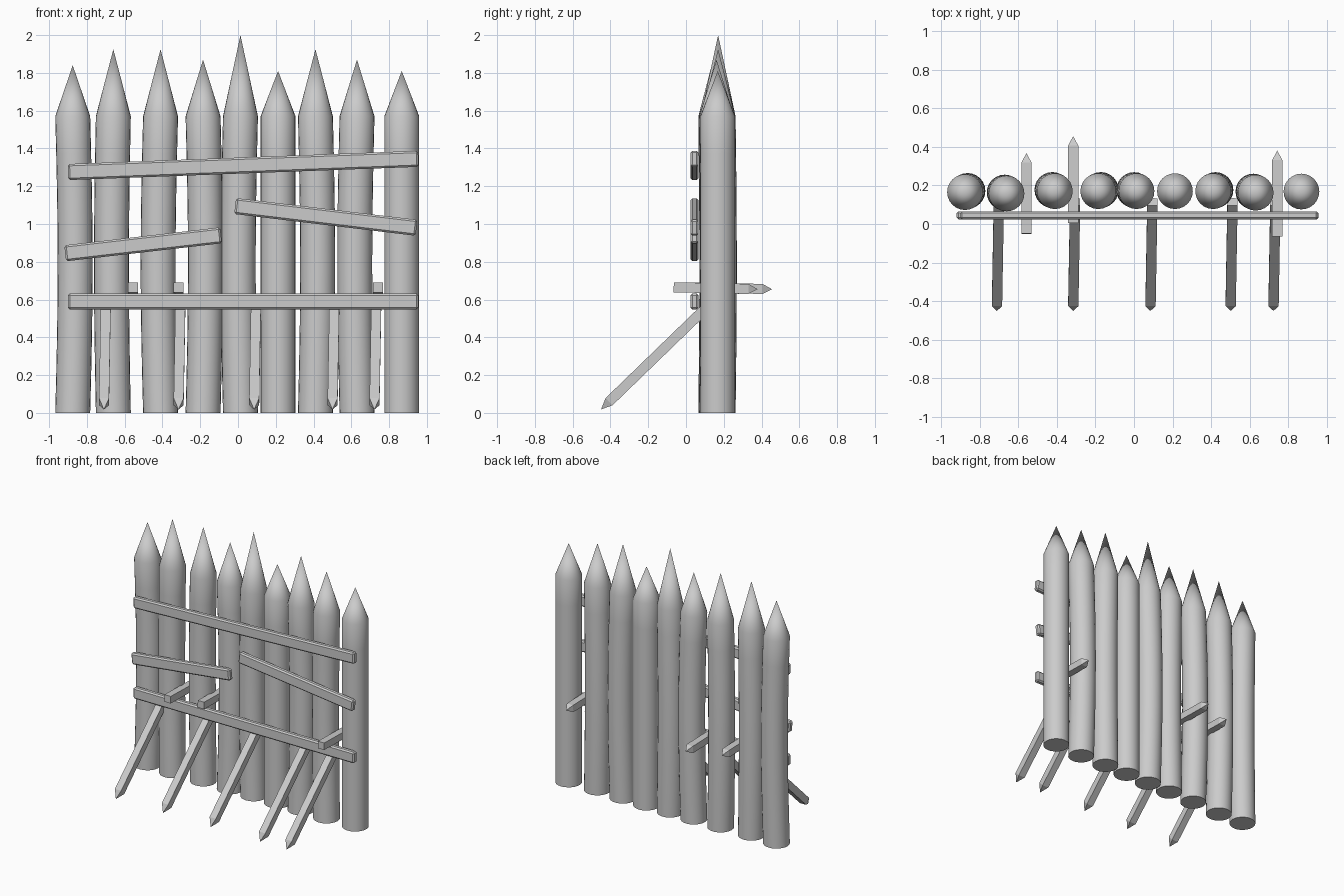
import bpy, bmesh, math
from mathutils import Vector, Matrix

if "Cube" in bpy.data.objects:
    bpy.data.objects.remove(bpy.data.objects["Cube"])


def make(name, bm):
    bmesh.ops.recalc_face_normals(bm, faces=bm.faces)
    me = bpy.data.meshes.new(name)
    bm.to_mesh(me)
    bm.free()
    ob = bpy.data.objects.new(name, me)
    bpy.context.collection.objects.link(ob)
    return ob


def loft(bm, rings, apex=None):
    loops = [[bm.verts.new(p) for p in r] for r in rings]
    n = len(loops[0])
    for a, b in zip(loops, loops[1:]):
        for i in range(n):
            bm.faces.new((a[i], a[(i + 1) % n], b[(i + 1) % n], b[i]))
    bm.faces.new(loops[0][::-1])
    if apex is not None:
        tip = bm.verts.new(apex)
        for i in range(n):
            bm.faces.new((loops[-1][i], loops[-1][(i + 1) % n], tip))


def smooth(ob):
    bpy.ops.object.select_all(action='DESELECT')
    ob.select_set(True)
    bpy.context.view_layer.objects.active = ob
    bpy.ops.object.shade_smooth_by_angle(angle=math.radians(30))


def post(i, x, y, tip_z, bow):
    # round log, slightly bowed, with a sharpened tip
    r, top, n = 0.0925, 1.57, 24
    rings = []
    for k in range(9):
        z = top * k / 8
        dx = bow * math.sin(math.pi * k / 8)
        rings.append([(x + dx + r * math.cos(2 * math.pi * j / n),
                       y + abs(dx) * 0.5 + r * math.sin(2 * math.pi * j / n), z)
                      for j in range(n)])
    bm = bmesh.new()
    loft(bm, rings, (x, y, tip_z))
    smooth(make(f"post_{i}", bm))


def plank(name, x0, z0, x1, z1):
    # bevelled board nailed across the front
    a, b = Vector((x0, 0.045, z0)), Vector((x1, 0.045, z1))
    d = b - a
    bm = bmesh.new()
    bmesh.ops.create_cube(bm, size=1)
    bmesh.ops.scale(bm, vec=(d.length, 0.042, 0.085), verts=bm.verts)
    bmesh.ops.bevel(bm, geom=bm.edges[:], offset=0.01, segments=1, affect='EDGES')
    rot = Matrix.Rotation(-math.atan2(d.z, d.x), 4, 'Y')
    bmesh.ops.transform(bm, matrix=Matrix.Translation((a + b) / 2) @ rot, verts=bm.verts)
    make(name, bm)


def stake(name, start, tip, point=0.05, w=0.053):
    # square bar ending in a pyramid point
    start, tip = Vector(start), Vector(tip)
    d = (tip - start).normalized()
    up = Vector((1, 0, 0)).cross(d).normalized()
    side = d.cross(up)
    h = w / 2
    square = [side * sx * h + up * su * h for sx, su in ((-1, -1), (1, -1), (1, 1), (-1, 1))]
    bm = bmesh.new()
    loft(bm, [[start + q for q in square], [tip - d * point + q for q in square]], tip)
    make(name, bm)


# wall of logs: x, y, tip height, bow
posts = [(-0.875, 0.165, 1.84, 0.013), (-0.66, 0.158, 1.925, -0.01),
         (-0.41, 0.17, 1.925, -0.013), (-0.185, 0.17, 1.87, 0.013),
         (0.013, 0.17, 2.0, -0.012), (0.212, 0.17, 1.81, 0),
         (0.41, 0.17, 1.925, 0.012), (0.63, 0.162, 1.87, -0.012),
         (0.867, 0.168, 1.81, 0)]
for i, p in enumerate(posts, 1):
    post(i, *p)

# cross boards
plank("plank_bottom", -0.90, 0.59, 0.955, 0.59)
plank("plank_top", -0.90, 1.275, 0.955, 1.345)
plank("plank_mid_left", -0.915, 0.845, -0.09, 0.94)
plank("plank_mid_right", -0.015, 1.095, 0.945, 0.98)

# slanted stakes in front
for i, x in enumerate((-0.71, -0.315, 0.085, 0.50, 0.722), 1):
    stake(f"front_stake_{i}", (x + 0.01, 0.115, 0.565), (x, -0.45, 0.018), 0.06)

# horizontal stakes pushed through the gaps
for i, (x, y0, y1) in enumerate(((-0.557, -0.05, 0.367), (-0.315, 0.005, 0.455),
                                 (0.742, -0.065, 0.38)), 1):
    stake(f"through_stake_{i}", (x, y0, 0.665), (x, y1, 0.655))
